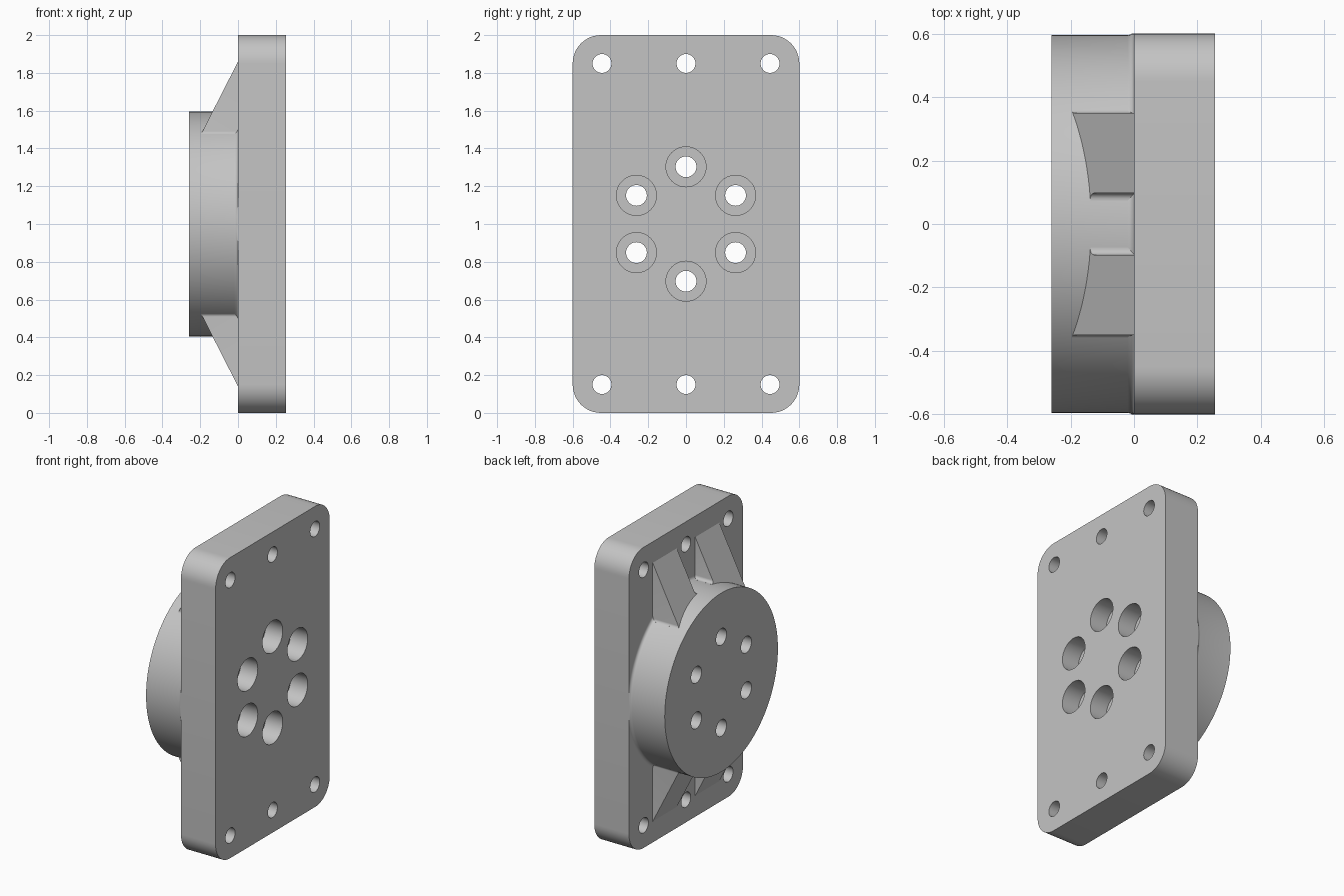
import bpy, bmesh
from math import sin, cos, pi, sqrt, atan2
from mathutils import Vector, Matrix

cube = bpy.data.objects.get("Cube")
if cube:
    bpy.data.objects.remove(cube, do_unlink=True)

MID = 1.0            # height of the boss axis
HALF_W = 0.6         # half width of the plate
THICK = 0.255        # plate thickness
BOSS_R = 0.595
BOSS_X = -0.26
FILLET = 0.02

grey = bpy.data.materials.new("cast grey")
grey.use_nodes = True
colour = (0.55, 0.55, 0.55, 1)
grey.diffuse_color = colour
grey.node_tree.nodes["Principled BSDF"].inputs["Base Color"].default_value = colour


def finish(bm, name):
    bmesh.ops.recalc_face_normals(bm, faces=bm.faces)
    mesh = bpy.data.meshes.new(name)
    bm.to_mesh(mesh)
    bm.free()
    mesh.materials.append(grey)
    obj = bpy.data.objects.new(name, mesh)
    bpy.context.collection.objects.link(obj)
    return obj


def prism(outline, x0, x1):
    """Extrude a (y, z) outline along x."""
    bm = bmesh.new()
    face = bm.faces.new([bm.verts.new((x0, y, z)) for y, z in outline])
    extruded = bmesh.ops.extrude_face_region(bm, geom=[face])["geom"]
    moved = [v for v in extruded if isinstance(v, bmesh.types.BMVert)]
    bmesh.ops.translate(bm, verts=moved, vec=(x1 - x0, 0, 0))
    return bm


def drill(name, centres, radius, x0, x1):
    """One hidden cutter holding a cylinder along x for every hole."""
    bm = bmesh.new()
    for y, z in centres:
        place = Matrix.Translation(((x0 + x1) / 2, y, z)) @ Matrix.Rotation(pi / 2, 4, 'Y')
        bmesh.ops.create_cone(bm, cap_ends=True, segments=40, radius1=radius,
                              radius2=radius, depth=x1 - x0, matrix=place)
    obj = finish(bm, name)
    obj.hide_render = True
    return obj


def cut(obj, cutters):
    bpy.context.view_layer.objects.active = obj
    for cutter in cutters:
        mod = obj.modifiers.new("holes", 'BOOLEAN')
        mod.operation = 'DIFFERENCE'
        mod.solver = 'EXACT'
        mod.object = cutter
        bpy.ops.object.modifier_apply(modifier=mod.name)


# Mounting plate with rounded corners
CORNER = 0.15
outline = []
for i, (sy, sz) in enumerate([(1, 1), (-1, 1), (-1, -1), (1, -1)]):
    for k in range(13):
        a = (i + k / 12) * pi / 2
        outline.append((sy * (HALF_W - CORNER) + CORNER * cos(a),
                        MID + sz * (MID - CORNER) + CORNER * sin(a)))
plate = finish(prism(outline, 0, THICK), "mounting_plate")

# Round boss, turned about x, with a fillet where it meets the plate
profile = [(BOSS_X, BOSS_R)]
for k in range(7):
    a = k / 6 * pi / 2
    profile.append((-FILLET + FILLET * sin(a), BOSS_R + FILLET * (1 - cos(a))))
bm = bmesh.new()
SEG = 128
rings = []
for x, r in profile:
    ring = []
    for s in range(SEG):
        a = 2 * pi * s / SEG
        y = max(-HALF_W, min(HALF_W, r * cos(a)))   # trimmed to the plate sides
        ring.append(bm.verts.new((x, y, MID + r * sin(a))))
    rings.append(ring)
for low, high in zip(rings, rings[1:]):
    for s in range(SEG):
        t = (s + 1) % SEG
        bm.faces.new((low[s], low[t], high[t], high[s]))
bm.faces.new(rings[0])
bm.faces.new(rings[-1])
boss = finish(bm, "round_boss")

# Holes: bolt circle through both parts, counterbores and edge holes in the plate
circle = [(0.303 * sin(k * pi / 3), MID + 0.303 * cos(k * pi / 3)) for k in range(6)]
edge = [(y, MID + s * 0.85) for y in (-0.445, 0, 0.445) for s in (-1, 1)]
bolt_cut = drill("bolt_cutter", circle, 0.055, -0.4, 0.4)
bore_cut = drill("counterbore_cutter", circle, 0.106, THICK - 0.125, 0.4)
edge_cut = drill("edge_hole_cutter", edge, 0.05, -0.4, 0.4)
cut(plate, [bolt_cut, bore_cut, edge_cut])
cut(boss, [bolt_cut])
for cutter in (bolt_cut, bore_cut, edge_cut):
    bpy.data.objects.remove(cutter, do_unlink=True)


def foot(side_y, out):
    """Fillet from a rib side down onto the boss; out is the open direction."""
    cy = side_y + out * FILLET
    cz = sqrt((BOSS_R + FILLET) ** 2 - cy ** 2)
    start = 0.0
    end = atan2(cz, -cy * -out)
    return [(cy - out * FILLET * cos(start + (end - start) * k / 6),
             cz - FILLET * sin(start + (end - start) * k / 6)) for k in range(7)]


# Four sloping ribs, one shape mirrored to each quarter
INNER, OUTER, TOP, ROOT = 0.097, 0.35, 0.9, 0.45
inner_foot = foot(INNER, -1)
outer_foot = foot(OUTER, 1)
section = ([(INNER, TOP)] + inner_foot + [(inner_foot[-1][0], ROOT),
           (outer_foot[-1][0], ROOT)] + outer_foot[::-1] + [(OUTER, TOP)])
slope = Vector((-0.373, 0, 0.19)).normalized()
ribs = []
for sy, side in ((1, "left"), (-1, "right")):
    for sz, level in ((1, "upper"), (-1, "lower")):
        bm = prism(section, -0.25, 0)
        bmesh.ops.bisect_plane(bm, geom=bm.verts[:] + bm.edges[:] + bm.faces[:],
                               plane_co=(0, 0, 0.86), plane_no=slope, clear_outer=True)
        bmesh.ops.holes_fill(bm, edges=[e for e in bm.edges if e.is_boundary], sides=0)
        for v in bm.verts:
            v.co = (v.co.x, sy * v.co.y, MID + sz * v.co.z)
        ribs.append(finish(bm, f"{level}_{side}_rib"))

# Smooth the round surfaces, keep the machined edges crisp
bpy.ops.object.select_all(action='DESELECT')
for obj in [plate, boss] + ribs:
    obj.select_set(True)
bpy.context.view_layer.objects.active = plate
bpy.ops.object.shade_smooth_by_angle(angle=pi / 6)
